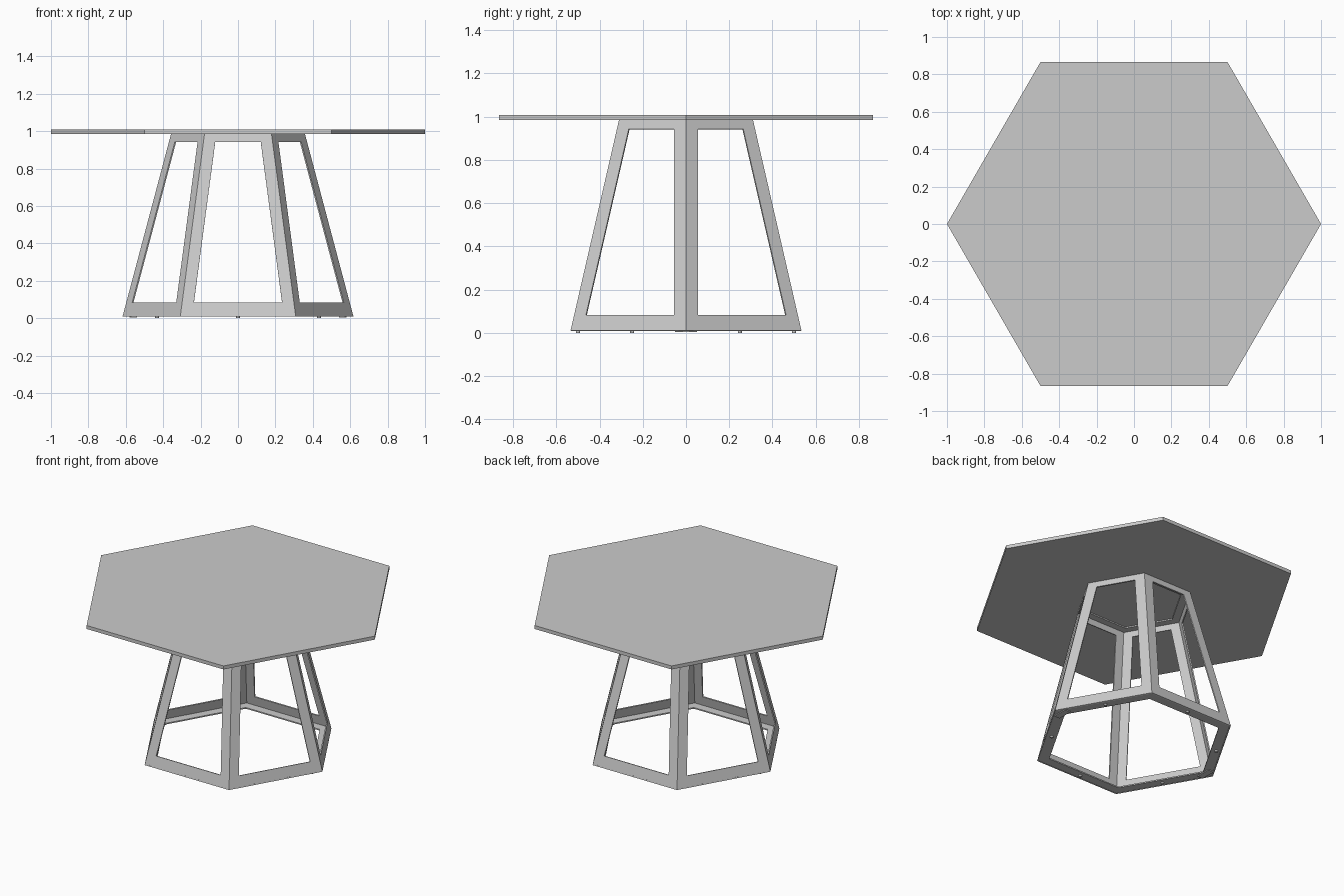
import bpy, bmesh
from math import cos, sin, pi
from mathutils import Vector

cube = bpy.data.objects.get("Cube")
if cube:
    bpy.data.objects.remove(cube)

grey = bpy.data.materials.new("light_grey")
grey.use_nodes = True
grey.diffuse_color = (0.6, 0.6, 0.6, 1)
grey.node_tree.nodes["Principled BSDF"].inputs["Base Color"].default_value = grey.diffuse_color

Z_LOW, Z_HIGH = 0.01, 0.985
R_LOW, R_HIGH = 0.617, 0.358


def radius(z):
    return R_LOW + (R_HIGH - R_LOW) * (z - Z_LOW) / (Z_HIGH - Z_LOW)


def hexagon(r, z):
    return [Vector((r * cos(k * pi / 3), r * sin(k * pi / 3), z)) for k in range(6)]


def make(name, bm):
    bmesh.ops.remove_doubles(bm, verts=bm.verts, dist=1e-5)
    bmesh.ops.recalc_face_normals(bm, faces=bm.faces)
    mesh = bpy.data.meshes.new(name)
    bm.to_mesh(mesh)
    bm.free()
    mesh.materials.append(grey)
    obj = bpy.data.objects.new(name, mesh)
    bpy.context.collection.objects.link(obj)
    return obj


def face(bm, points):
    return bm.faces.new([bm.verts.new(p) for p in points])


def ring(name, r, width, z, height):
    """Flat hexagonal ring, extruded upwards."""
    bm = bmesh.new()
    outer, inner = hexagon(r, z), hexagon(r - width / cos(pi / 6), z)
    for k in range(6):
        n = (k + 1) % 6
        face(bm, [outer[k], outer[n], inner[n], inner[k]])
    bmesh.ops.remove_doubles(bm, verts=bm.verts, dist=1e-5)
    ext = bmesh.ops.extrude_face_region(bm, geom=bm.faces[:])["geom"]
    bmesh.ops.translate(bm, vec=(0, 0, height),
                        verts=[v for v in ext if isinstance(v, bmesh.types.BMVert)])
    return make(name, bm)


# Tabletop
bm = bmesh.new()
low, high = hexagon(1, 0.985), hexagon(1, 1.008)
face(bm, low)
face(bm, high)
for k in range(6):
    n = (k + 1) % 6
    face(bm, [low[k], low[n], high[n], high[k]])
make("tabletop", bm)

# Tapered base: six thin panels, each with a large opening
bm = bmesh.new()
levels = [Z_LOW, 0.083, 0.943, Z_HIGH]
corners = [hexagon(radius(z), z) for z in levels]
for k in range(6):
    n = (k + 1) % 6
    outer = [corners[0][k], corners[0][n], corners[3][n], corners[3][k]]
    inner = []
    for row, (a, b) in ((1, (k, n)), (2, (n, k))):
        p, q = corners[row][a], corners[row][b]
        step = (q - p).normalized() * 0.063
        inner += [p + step, q - step]
    for i in range(4):
        j = (i + 1) % 4
        face(bm, [outer[i], outer[j], inner[j], inner[i]])
frame = make("base_frame", bm)
shell = frame.modifiers.new("plate_thickness", "SOLIDIFY")
shell.thickness = 0.008
shell.offset = -1
shell.use_even_offset = True

# Inward flanges along the floor and under the top
ring("floor_flange", R_LOW - 0.002, 0.065, Z_LOW, 0.008)
ring("top_flange", R_HIGH - 0.002, 0.05, Z_HIGH - 0.009, 0.008)

# Round feet under the middle of each side
bm = bmesh.new()
for k in range(6):
    a = (k + 0.5) * pi / 3
    made = bmesh.ops.create_cone(bm, cap_ends=True, segments=12,
                                 radius1=0.01, radius2=0.01, depth=0.01)
    bmesh.ops.translate(bm, verts=made["verts"], vec=(0.5 * cos(a), 0.5 * sin(a), 0.005))
make("feet", bm)

# Joining plates under the two side corners
bm = bmesh.new()
for side in (-1, 1):
    made = bmesh.ops.create_cube(bm, size=1)
    bmesh.ops.scale(bm, verts=made["verts"], vec=(0.04, 0.1, 0.006))
    bmesh.ops.translate(bm, verts=made["verts"], vec=(side * 0.56, 0, 0.007))
make("joining_plates", bm)
